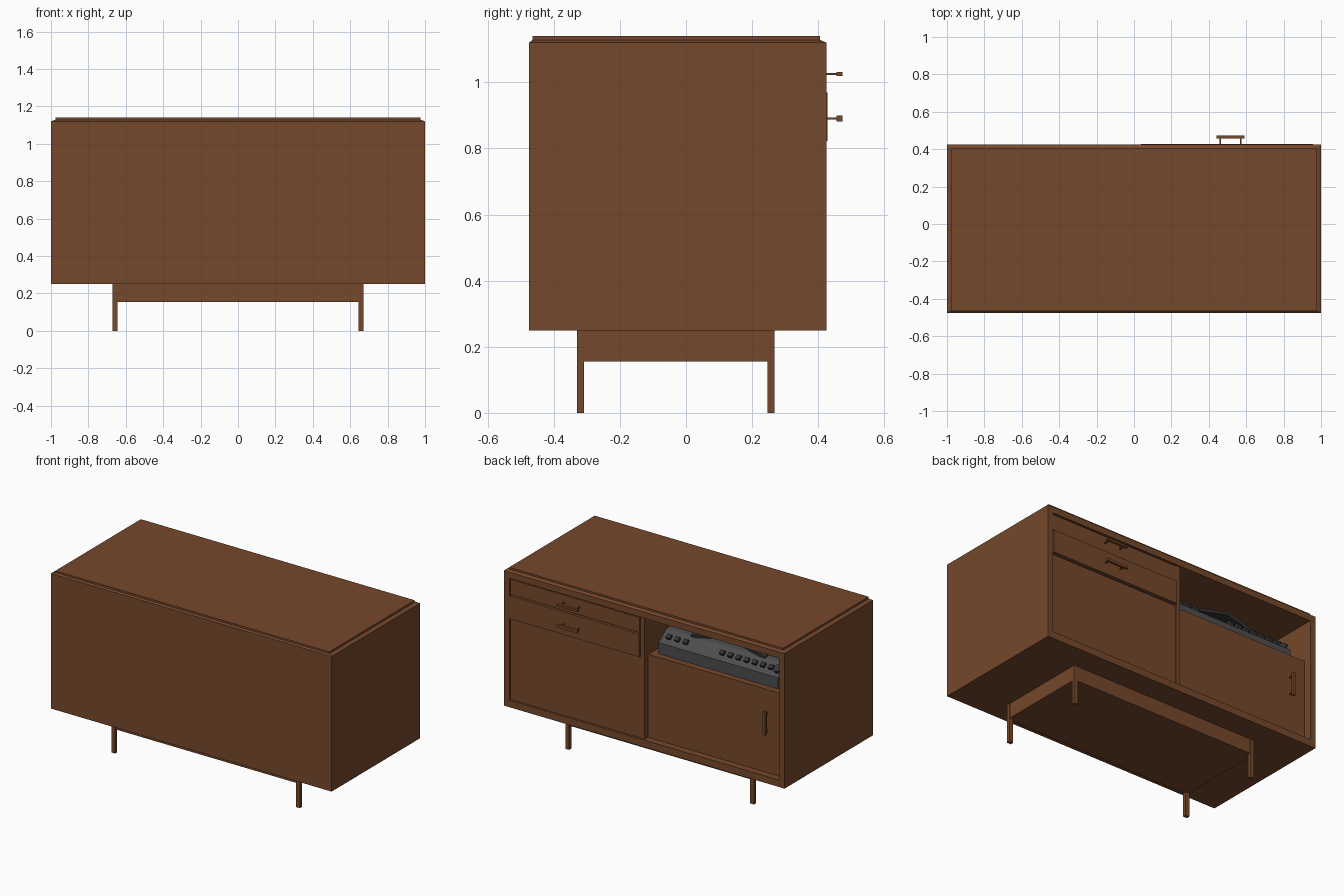
import bpy, bmesh, math
from mathutils import Vector

if "Cube" in bpy.data.objects:
    bpy.data.objects.remove(bpy.data.objects["Cube"])


def material(name, color):
    m = bpy.data.materials.new(name)
    m.diffuse_color = (*color, 1)
    m.use_nodes = True
    m.node_tree.nodes["Principled BSDF"].inputs["Base Color"].default_value = m.diffuse_color
    return m


WOOD = material("walnut", (0.18, 0.065, 0.025))
DARK = material("dark_grey", (0.075, 0.075, 0.08))
BLACK = material("charcoal", (0.035, 0.035, 0.038))


def finish(name, bm, mat):
    bmesh.ops.recalc_face_normals(bm, faces=bm.faces)
    mesh = bpy.data.meshes.new(name)
    bm.to_mesh(mesh)
    bm.free()
    mesh.materials.append(mat)
    ob = bpy.data.objects.new(name, mesh)
    bpy.context.collection.objects.link(ob)
    return ob


def box(name, x, y, z, mat=WOOD):
    """Box from (min, max) ranges."""
    bm = bmesh.new()
    bmesh.ops.create_cube(bm, size=1)
    for v in bm.verts:
        v.co = Vector([r[0] if c < 0 else r[1] for c, r in zip(v.co, (x, y, z))])
    return finish(name, bm, mat)


def extrude_x(name, profile, x0, x1, mat):
    """Extrude a y-z profile along x."""
    bm = bmesh.new()
    face = bm.faces.new([bm.verts.new((x0, y, z)) for y, z in profile])
    r = bmesh.ops.extrude_face_region(bm, geom=[face])
    for v in r["geom"]:
        if isinstance(v, bmesh.types.BMVert):
            v.co.x = x1
    return finish(name, bm, mat)


B, F = -0.475, 0.425        # plain side and door side of the cabinet

# Carcass
for s, side in ((-1, "left"), (1, "right")):
    box(side + "_side", sorted((s * 0.962, s)), (B, F), (0.25, 1.12))
box("bottom_panel", (-0.962, 0.962), (B, F), (0.25, 0.295))
box("top_panel", (-0.962, 0.962), (B, F), (1.08, 1.12))
box("plain_panel", (-0.962, 0.962), (B, B + 0.03), (0.295, 1.08))
box("divider", (0.005, 0.035), (B + 0.03, 0.415), (0.295, 1.08))
box("shelf", (-0.962, 0.005), (B + 0.03, 0.36), (0.80, 0.828))

# Top: chamfered lip and slab
lip = box("top_lip", (-1, 1), (B, F), (1.12, 1.128))
for v in lip.data.vertices:
    if v.co.z > 1.125:
        v.co.x *= 0.98
        v.co.y = 0.407 if v.co.y > 0 else -0.465
box("top_slab", (-0.976, 0.976), (-0.465, 0.405), (1.128, 1.14))

# Drawers and doors
box("upper_drawer", (0.037, 0.957), (-0.4, 0.42), (0.975, 1.073))
box("lower_drawer", (0.037, 0.957), (-0.4, 0.428), (0.822, 0.969))
box("fixed_door", (0.037, 0.962), (0.38, 0.412), (0.295, 0.815))
box("sliding_door", (-0.955, 0.005), (0.355, 0.38), (0.295, 0.83))

# Drawer pulls
for name, z, t in (("upper", 1.026, 0.006), ("lower", 0.891, 0.009)):
    box(name + "_pull_bar", (0.442, 0.592), (0.456, 0.473), (z - t, z + t))
    for i, x in enumerate((0.462, 0.572)):
        box(f"{name}_pull_post_{i}", (x - 0.004, x + 0.004), (0.42, 0.457), (z - 0.003, z + 0.003))

# Door pull
box("door_pull_bar", (-0.857, -0.838), (0.405, 0.42), (0.55, 0.70))
for i, z in enumerate((0.57, 0.68)):
    box(f"door_pull_post_{i}", (-0.852, -0.843), (0.38, 0.406), (z - 0.004, z + 0.004))

# Plinth and legs
box("plinth", (-0.67, 0.67), (-0.328, 0.266), (0.155, 0.25))
for x in (-0.672, 0.645):
    for y in (-0.33, 0.246):
        box("leg", (x, x + 0.027), (y, y + 0.022), (0, 0.25))

# Desktop device: wedge body with a sloped control strip
extrude_x("device_body",
          [(0.335, 0.828), (0.335, 0.90), (0.255, 0.96), (-0.10, 0.985), (-0.12, 0.828)],
          -0.89, -0.04, DARK)
slope = math.atan2(0.06, -0.08)

# Knobs along the control strip
for i, x in enumerate([-0.09, -0.15, -0.21] + [-0.47 - 0.058 * k for k in range(7)]):
    k = box(f"knob_{i}", (-0.014, 0.014), (-0.014, 0.014), (0, 0.02), BLACK)
    k.location = (x, 0.295, 0.929)
    k.rotation_euler.x = -math.atan2(0.06, 0.08)

bm = bmesh.new()
bmesh.ops.create_cone(bm, cap_ends=True, segments=16, radius1=0.026, radius2=0.024, depth=0.03)
dial = finish("large_dial", bm, BLACK)
dial.location = (-0.865, 0.30, 0.935)
dial.rotation_euler.x = -math.atan2(0.06, 0.08)

# Tilted panels on the top of the device
for i, s in enumerate((-1, 1)):
    p = box(f"tilted_panel_{i}", (-0.14, 0.14), (-0.13, 0.13), (-0.01, 0.01), BLACK)
    p.location = (-0.48 + s * 0.13, 0.13, 1.005)
    p.rotation_euler = (math.radians(-6), math.radians(s * 14), 0)
